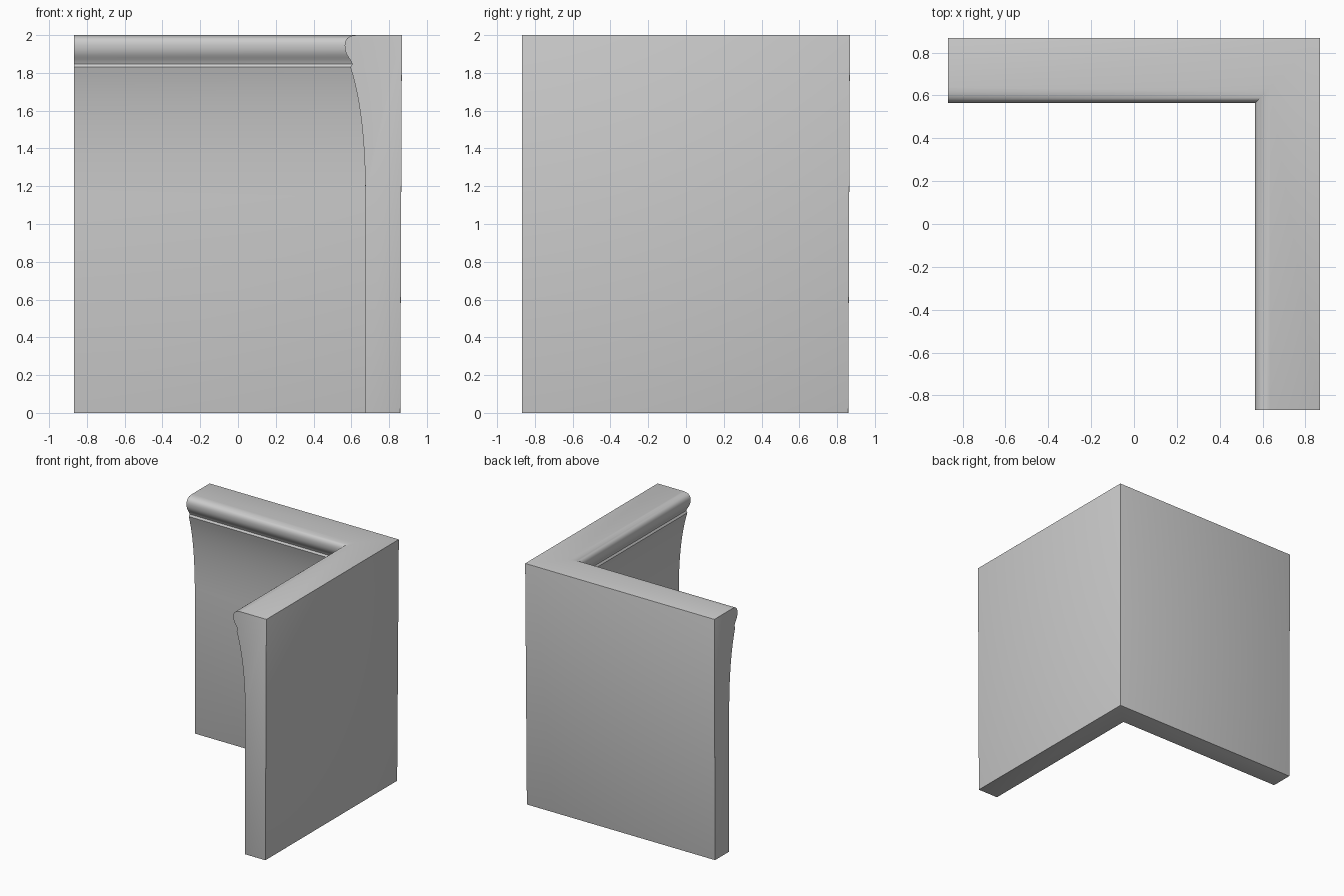
import bpy, bmesh, math
from mathutils import Vector
from mathutils.geometry import interpolate_bezier

if "Cube" in bpy.data.objects:
    bpy.data.objects.remove(bpy.data.objects["Cube"])

END = -0.868      # free end of both legs


def bez(a, b, c, d, n):
    pts = interpolate_bezier(*[Vector((p[0], p[1], 0)) for p in (a, b, c, d)], n)
    return [(p.x, p.y) for p in pts]


# Moulding profile: distance from centre, height
profile = [(0.859, 0.0), (0.674, 0.0)]
profile += bez((0.674, 1.15), (0.674, 1.42), (0.652, 1.65), (0.595, 1.83), 14)
profile += bez((0.605, 1.846), (0.595, 1.88), (0.565, 1.89), (0.565, 1.945), 8)
profile += bez((0.565, 1.945), (0.565, 1.985), (0.59, 2.0), (0.635, 2.0), 8)[1:]
profile += [(0.868, 2.0)]

# Sweep the profile round the mitred corner
bm = bmesh.new()
rings = [[bm.verts.new(f(u, z)) for u, z in profile] for f in (
    lambda u, z: (END, u, z), lambda u, z: (u, u, z), lambda u, z: (u, END, z))]
n = len(profile)
for a, b in zip(rings, rings[1:]):
    for i in range(n):
        j = (i + 1) % n
        bm.faces.new((a[i], a[j], b[j], b[i]))
bm.faces.new(rings[0])
bm.faces.new(rings[-1])
bmesh.ops.recalc_face_normals(bm, faces=bm.faces)

# Soften the long outer edges
edges = [e for e in bm.edges if e.calc_length() > 0.15
         and e.calc_face_angle_signed(0) > math.radians(60)]
bmesh.ops.bevel(bm, geom=edges, offset=0.012, segments=3, profile=0.5,
                affect='EDGES', clamp_overlap=True)
bmesh.ops.recalc_face_normals(bm, faces=bm.faces)

mesh = bpy.data.meshes.new("corner_wall")
bm.to_mesh(mesh)
bm.free()
wall = bpy.data.objects.new("corner_wall", mesh)
bpy.context.collection.objects.link(wall)
bpy.context.view_layer.objects.active = wall
wall.select_set(True)
bpy.ops.object.shade_smooth_by_angle(angle=math.radians(35))
